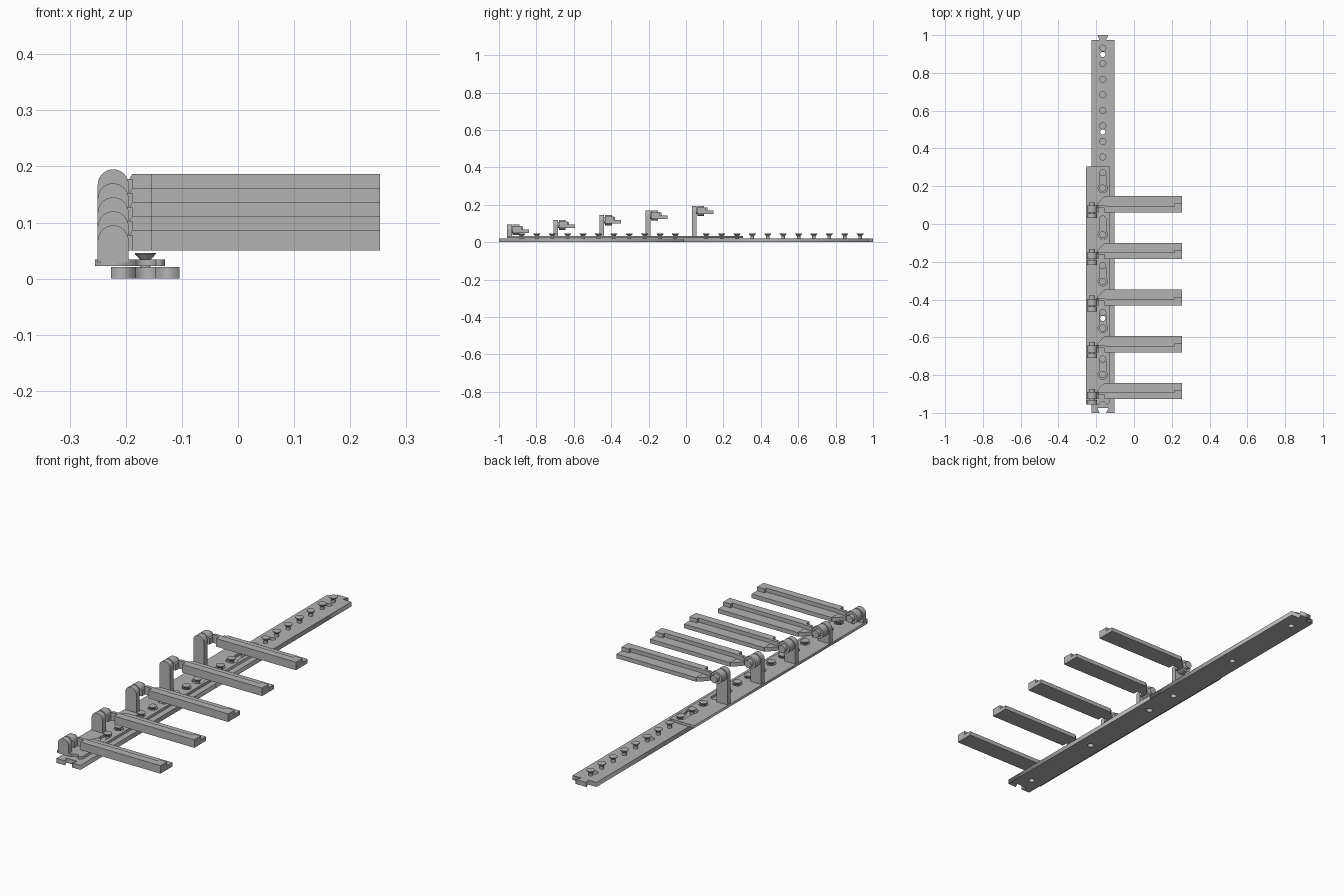
import bpy
import bmesh
from math import pi, cos, sin, sqrt

cube = bpy.data.objects.get("Cube")
if cube:
    bpy.data.objects.remove(cube, do_unlink=True)

grey = bpy.data.materials.new("mid_grey")
grey.use_nodes = True
GREY = (0.45, 0.45, 0.45, 1)
grey.diffuse_color = GREY
grey.node_tree.nodes["Principled BSDF"].inputs["Base Color"].default_value = GREY

CX = -0.165            # centre line of the rail
MODULE = 0.9875        # length of one rail piece
PITCH = MODULE / 12    # peg spacing
STEP = 3 * PITCH       # arm spacing


def add_mesh(name, mesh):
    obj = bpy.data.objects.new(name, mesh)
    bpy.context.collection.objects.link(obj)
    mesh.materials.clear()
    mesh.materials.append(grey)
    return obj


def arc(x, y, r, start, end, n=16):
    return [(x + r * cos(start + (end - start) * i / n),
             y + r * sin(start + (end - start) * i / n)) for i in range(n + 1)]


def circle(x, y, r, n=20):
    return arc(x, y, r, 0, 2 * pi, n)[:-1]


def plate(name, loops, z0, z1):
    """Flat plate from an outline and its holes."""
    curve = bpy.data.curves.new(name, 'CURVE')
    curve.dimensions = '2D'
    curve.fill_mode = 'BOTH'
    curve.extrude = (z1 - z0) / 2
    for loop in loops:
        spline = curve.splines.new('POLY')
        spline.points.add(len(loop) - 1)
        for point, (x, y) in zip(spline.points, loop):
            point.co = (x, y, (0), 1)
        spline.use_cyclic_u = True
    temp = bpy.data.objects.new(name + "_outline", curve)
    bpy.context.collection.objects.link(temp)
    deps = bpy.context.evaluated_depsgraph_get()
    mesh = bpy.data.meshes.new_from_object(temp.evaluated_get(deps))
    bpy.data.objects.remove(temp, do_unlink=True)
    for v in mesh.vertices:
        v.co.z += (z0 + z1) / 2
    return add_mesh(name, mesh)


def prism(name, points, place, depth):
    """Extrude a polygon; place maps (a, b, depth) to a 3D point."""
    bm = bmesh.new()
    rings = [[bm.verts.new(place(a, b, d)) for a, b in points] for d in depth]
    count = len(points)
    bm.faces.new(rings[0])
    bm.faces.new(rings[1])
    for i in range(count):
        j = (i + 1) % count
        bm.faces.new((rings[0][i], rings[0][j], rings[1][j], rings[1][i]))
    bmesh.ops.recalc_face_normals(bm, faces=bm.faces)
    mesh = bpy.data.meshes.new(name)
    bm.to_mesh(mesh)
    bm.free()
    return add_mesh(name, mesh)


def along_x(name, points, x0, x1):
    return prism(name, points, lambda a, b, d: (d, a, b), (x0, x1))


def along_y(name, points, y0, y1):
    return prism(name, points, lambda a, b, d: (a, d, b), (y0, y1))


def along_z(name, points, z0, z1):
    return prism(name, points, lambda a, b, d: (a, b, d), (z0, z1))


def peg(name, y):
    """Lathed stem with a flared head."""
    profile = [(0.0095, 0.02), (0.0095, 0.034), (0.0185, 0.044), (0.0185, 0.046)]
    bm = bmesh.new()
    rings = [[bm.verts.new((px, py, z)) for px, py in circle(CX, y, r)]
             for r, z in profile]
    for low, high in zip(rings, rings[1:]):
        for i in range(len(low)):
            j = (i + 1) % len(low)
            bm.faces.new((low[i], low[j], high[j], high[i]))
    bm.faces.new(rings[0])
    bm.faces.new(rings[-1])
    bmesh.ops.recalc_face_normals(bm, faces=bm.faces)
    mesh = bpy.data.meshes.new(name)
    bm.to_mesh(mesh)
    bm.free()
    add_mesh(name, mesh)


# Two rail pieces joined by dovetails
HALF, NARROW, WIDE, TAIL = 0.061, 0.017, 0.029, 0.025
for k, label in enumerate(("front", "rear")):
    y0 = -1 + k * MODULE
    y1 = y0 + MODULE
    right = [(CX + NARROW, y0), (CX + HALF, y0), (CX + HALF, y1),
             (CX + NARROW, y1), (CX + WIDE, y1 + TAIL)]
    left = [(2 * CX - x, y) for x, y in reversed(right)]
    notch = [(CX - WIDE, y0 + TAIL), (CX + WIDE, y0 + TAIL)]
    holes = [circle(CX, y0 + d, 0.014) for d in (0.09, 0.5, 0.91)]
    plate(label + "_rail", [right + left + notch] + holes, 0, 0.021)

# Row of pegs, skipping the joint
for i in range(23):
    if i != 11:
        peg(f"peg_{i + 1}", 0.931 - i * PITCH)


def keyhole(y, r=0.017, big=0.025):
    """Narrow end at y, wide end one pitch in front of it."""
    yw = y - PITCH
    a = pi / 2 - (pi / 2 - pi / 3)
    a = pi / 2 - abs(pi / 2 - sqrt(1 - (r / big) ** 2))
    return arc(CX, y, r, 0, pi) + arc(CX, yw, big, pi - a, 2 * pi + a)


# Sliding plate with keyholes and an open slot at its front end
X0, X1, Y0, Y1 = -0.255, -0.13, -0.956, 0.304
first = 0.931 - 8 * PITCH
slot_y = first - 5 * STEP
open_slot = [(x, y) for x, y in arc(CX, slot_y, 0.02, pi, 0) if y > Y0 + 0.001]
outline = ([(X0, Y0), (open_slot[0][0], Y0)] + open_slot
           + [(open_slot[-1][0], Y0), (X1 - 0.01, Y0), (X1, Y0 + 0.01),
              (X1, Y1), (X0, Y1)])
slots = [keyhole(first - k * STEP) for k in range(5)]
slots += [circle(CX, first - k * STEP - 2 * PITCH, 0.02) for k in range(5)]
plate("sliding_plate", [outline] + slots, 0.0225, 0.034)

# Five posts, rising toward the back, each with a hinged arm
PX, R = -0.2225, 0.0275
for k in range(5):
    y = 0.031 - k * STEP
    top = 0.195 - 0.025 * k
    zc, bottom, high = top - R, top - 0.045, top - 0.008
    n = k + 1

    # Post with a rounded head
    along_y(f"post_{n}", [(PX - R, 0.03), (PX + R, 0.03)] + arc(PX, zc, R, 0, pi),
            y, y + 0.025)
    # Hinge barrel and its pin
    along_y(f"hinge_barrel_{n}", circle(PX, zc, R, 32), y + 0.03, y + 0.066)
    along_y(f"hinge_pin_{n}", circle(PX, zc, 0.017, 24), y + 0.01, y + 0.084)
    # Lug and tapered neck joining barrel to arm
    along_y(f"hinge_lug_{n}", [(PX, bottom), (-0.188, bottom),
            (-0.188, top - 0.017), (PX, top - 0.017)], y + 0.03, y + 0.066)
    along_y(f"neck_{n}", [(-0.2, bottom), (-0.15, bottom),
            (-0.15, high), (-0.188, high), (-0.2, zc)], y + 0.054, y + 0.068)
    along_z(f"neck_web_{n}", [(-0.2, y + 0.06), (-0.15, y + 0.06),
            (-0.15, y + 0.115), (-0.165, y + 0.108), (-0.195, y + 0.075)],
            bottom, bottom + 0.018)
    # Arm: tall rib in front, low ledge behind, wider stop at the tip
    a, b, c = y + 0.03, y + 0.065, y + 0.116
    ledge = bottom + 0.019
    along_x(f"arm_{n}", [(a, bottom), (c, bottom), (c, ledge), (b, ledge),
            (b, high), (a, high)], -0.155, 0.253)
    along_x(f"arm_stop_{n}", [(b, ledge), (b + 0.012, ledge),
            (b + 0.012, high), (b, high)], 0.215, 0.253)

# Smooth the round parts, keep edges sharp
for obj in bpy.context.scene.objects:
    obj.select_set(obj.name.startswith(("peg", "post", "hinge")))
    if obj.select_get():
        bpy.context.view_layer.objects.active = obj
bpy.ops.object.shade_smooth_by_angle(angle=pi / 6)
